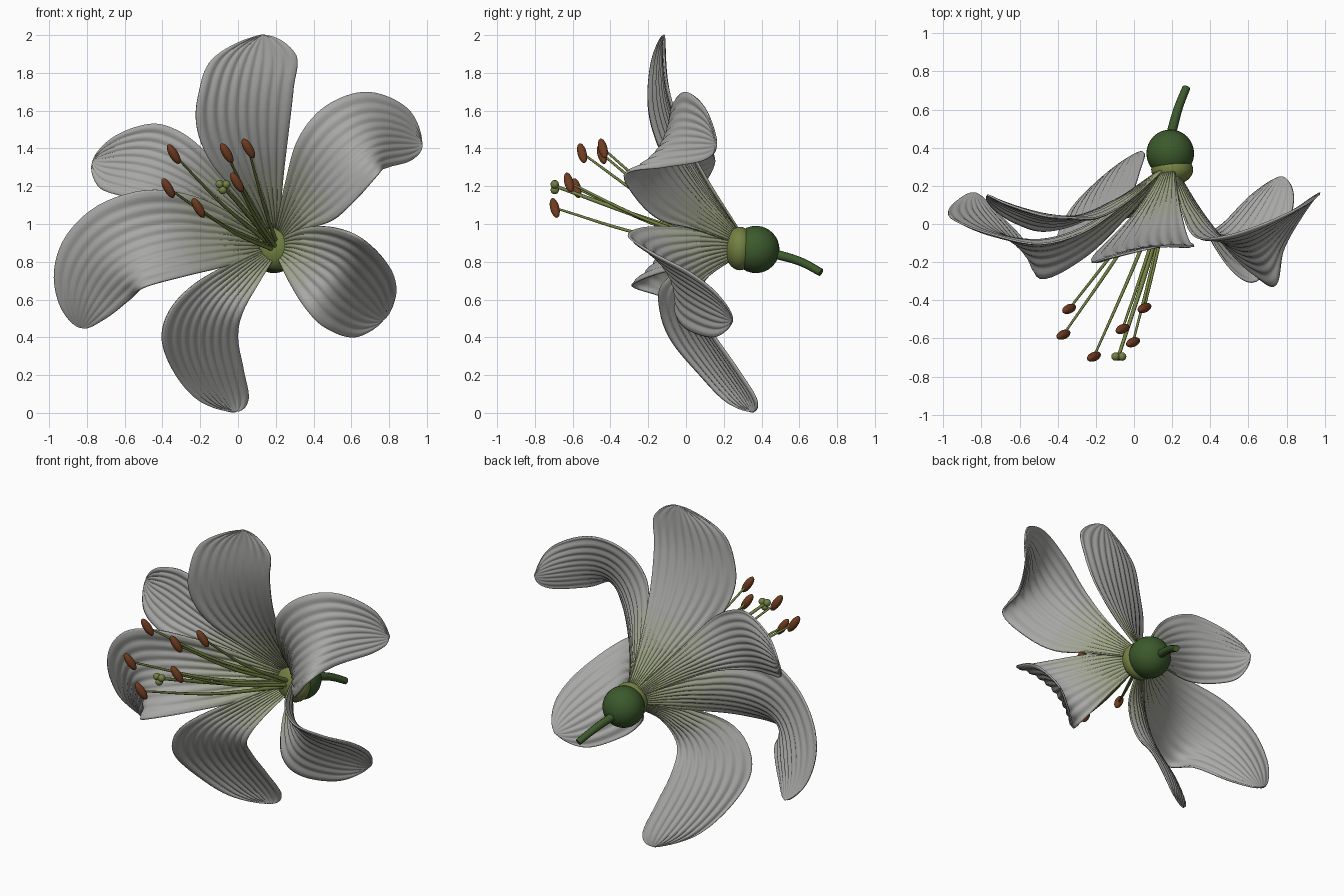
import bpy, bmesh, math
from mathutils import Vector as V

if "Cube" in bpy.data.objects:
    bpy.data.objects.remove(bpy.data.objects["Cube"])


def material(name, rgb):
    m = bpy.data.materials.new(name)
    m.diffuse_color = (*rgb, 1)
    m.use_nodes = True
    m.node_tree.nodes["Principled BSDF"].inputs["Base Color"].default_value = m.diffuse_color
    return m


# Petal tints fade from a green throat to white
TINTS = [material(f"petal_tint_{i}", V((.33, .37, .20)).lerp(V((.39, .39, .38)), i / 5)) for i in range(6)]
GREEN = material("stem_green", (0.045, 0.10, 0.025))
LIME = material("pale_green", (0.17, 0.22, 0.055))
RUST = material("anther_rust", (0.16, 0.045, 0.015))
HEART = V((.19, .28, .88))   # where all petals meet


def spline(pts, s):
    # Catmull-Rom through pts, s in point-index units
    i = min(int(s), len(pts) - 2)
    t = s - i
    b, c = pts[i], pts[i + 1]
    a = pts[i - 1] if i > 0 else b * 2 - c
    d = pts[i + 2] if i + 2 < len(pts) else c * 2 - b
    return 0.5 * (2 * b + (c - a) * t + (2 * a - 5 * b + 4 * c - d) * t * t
                  + (3 * b - a - 3 * c + d) * t ** 3)


def petal(name, left, tip, right, cup, rows=48, cols=44, waves=9, ripple=0.005):
    # Ribbed blade spanning one outline that runs base - tip - base
    left, right = [V(p) for p in left], [V(p) for p in right]
    left[0], right[0] = left[0].lerp(HEART, .2), right[0].lerp(HEART, .2)
    edge = left + [V(tip)] + right[::-1]
    nl, nr, end = len(left), len(right), len(edge) - 1
    pairs = []
    for r in range(rows + 1):
        f = 1 - (1 - r / rows) ** 1.6
        pairs.append((spline(edge, f * nl), spline(edge, end - f * nr)))
    mids = [(a + b) / 2 for a, b in pairs]
    bm = bmesh.new()
    grid = []
    for r, (a, b) in enumerate(pairs):
        k = min(6, r, rows - r)
        near = pairs[r - k:r + k + 1]
        a2 = sum((p[0] for p in near), V()) / len(near)
        b2 = sum((p[1] for p in near), V()) / len(near)
        k = max(k, 1)
        along = mids[min(r + k, rows)] - mids[max(r - k, 0)]
        n = (b2 - a2).cross(along)
        n = n.normalized() if n.length > 1e-9 else V((0, 1, 0))
        if n.y < 0:
            n = -n
        w = (b - a).length
        fade = min(1, w / 0.3) * min(1, 2.2 * (1 - r / rows))
        line = []
        for c in range(cols + 1):
            u = c / cols
            hump = 4 * u * (1 - u)
            off = cup * w * hump + ripple * fade * math.cos(2 * math.pi * waves * u)
            line.append(bm.verts.new(a.lerp(b, u).lerp(a2.lerp(b2, u), hump) + n * off))
        grid.append(line)
    for r in range(rows):
        for c in range(cols):
            f = bm.faces.new((grid[r][c], grid[r][c + 1], grid[r + 1][c + 1], grid[r + 1][c]))
            f.smooth = True
            f.material_index = min(5, r // 2)
    bmesh.ops.remove_doubles(bm, verts=bm.verts, dist=1e-5)
    me = bpy.data.meshes.new(name)
    bm.to_mesh(me)
    bm.free()
    ob = bpy.data.objects.new(name, me)
    bpy.context.collection.objects.link(ob)
    for m in TINTS:
        me.materials.append(m)
    sol = ob.modifiers.new("thickness", 'SOLIDIFY')
    sol.thickness, sol.offset = 0.01, 0


def ball(name, loc, scale, mat, aim=None):
    bpy.ops.mesh.primitive_uv_sphere_add(segments=32, ring_count=16, radius=1, location=loc)
    ob = bpy.context.object
    ob.name, ob.scale = name, scale
    if aim:
        ob.rotation_euler = V(aim).to_track_quat('Z', 'Y').to_euler()
    ob.data.materials.append(mat)
    bpy.ops.object.shade_smooth()


def tube(name, pts, r0, r1, mat):
    cu = bpy.data.curves.new(name, 'CURVE')
    cu.dimensions, cu.bevel_depth, cu.bevel_resolution = '3D', 1, 3
    cu.use_fill_caps = True
    sp = cu.splines.new('POLY')
    n = 14
    sp.points.add(n)
    pts = [V(p) for p in pts]
    for i, p in enumerate(sp.points):
        p.co = (*spline(pts, i / n * (len(pts) - 1)), 1)
        p.radius = r0 + (r1 - r0) * i / n
    sp.use_smooth = True
    cu.materials.append(mat)
    ob = bpy.data.objects.new(name, cu)
    bpy.context.collection.objects.link(ob)
    bpy.ops.object.select_all(action='DESELECT')
    ob.select_set(True)
    bpy.context.view_layer.objects.active = ob
    bpy.ops.object.convert(target='MESH')


# Petals: left edge, tip, right edge, cup depth
petal("petal_top",
      [(.14, .28, .96), (.01, .06, 1.14), (-.14, -.1, 1.32), (-.215, -.18, 1.5), (-.21, -.205, 1.68), (-.13, -.18, 1.88)],
      (.13, -.12, 2.0),
      [(.22, .28, .99), (.24, .1, 1.25), (.27, -.03, 1.5), (.295, -.1, 1.72), (.305, -.12, 1.9)], .06)
petal("petal_upper_right",
      [(.2, .27, .97), (.25, .06, 1.22), (.32, -.07, 1.46), (.47, -.07, 1.63), (.69, 0, 1.7), (.9, .1, 1.61)],
      (.975, .16, 1.43),
      [(.24, .26, .9), (.36, .05, .97), (.5, -.14, 1.02), (.63, -.27, 1.14), (.745, -.325, 1.27), (.79, -.12, 1.3), (.92, .1, 1.34)], .07)
petal("petal_lower_right",
      [(.23, .27, .93), (.35, .02, .98), (.48, -.21, .985), (.62, -.31, .94), (.74, -.19, .85), (.82, .02, .74), (.835, .17, .62)],
      (.77, .245, .49),
      [(.21, .26, .82), (.26, .08, .71), (.35, -.05, .56), (.46, -.01, .45), (.62, .15, .4)], .1)
petal("petal_bottom",
      [(.13, .26, .87), (-.05, .03, .79), (-.23, -.13, .68), (-.36, -.14, .54), (-.4, -.08, .38), (-.33, .07, .2), (-.2, .21, .06)],
      (-.02, .35, .005),
      [(.2, .27, .82), (.12, .09, .7), (.03, .05, .54), (.0, .15, .4), (.03, .27, .23), (.055, .37, .07)], .06)
petal("petal_lower_left",
      [(.12, .27, .95), (-.08, .08, 1.08), (-.27, -.05, 1.16), (-.5, -.11, 1.18), (-.74, -.06, 1.1), (-.91, .0, .94), (-.975, .05, .75), (-.94, .11, .56)],
      (-.83, .16, .45),
      [(.13, .26, .85), (-.05, .02, .78), (-.26, -.18, .73), (-.49, -.29, .67), (-.56, -.12, .61), (-.7, .04, .5)], .08)
petal("petal_upper_left",
      [(.15, .29, .97), (-.04, .11, 1.21), (-.19, .03, 1.4), (-.33, .03, 1.5), (-.47, .04, 1.53), (-.66, .1, 1.46)],
      (-.77, .15, 1.33),
      [(.12, .28, .92), (-.2, .05, 1.07), (-.45, -.04, 1.12), (-.62, -.0, 1.15), (-.74, .08, 1.2)], .06)

# Receptacle, ovary bulb and stem
ball("ovary_bulb", (.19, .37, .865), (.125, .125, .125), GREEN)
ball("receptacle", (.2, .285, .87), (.11, .08, .115), LIME)
tube("stem", [(.19, .45, .845), (.215, .55, .82), (.24, .63, .79), (.275, .715, .743)], .026, .021, GREEN)

# Stamens
anthers = [(-.34, -.445, 1.37), (-.37, -.58, 1.19), (-.21, -.695, 1.085),
           (-.06, -.55, 1.375), (-.005, -.62, 1.22), (.055, -.44, 1.40)]
for i, p in enumerate(anthers, 1):
    base = V((.19, .25, .88)) + (V(p) - V((-.15, -.55, 1.27))) * .08
    mid = (base + V(p)) / 2 + V((0, -.02, -.025))
    tube(f"filament_{i}", [base, mid, p], .012, .006, LIME)
    ball(f"anther_{i}", p, (.024, .024, .06), RUST, aim=(-.5, -.22, .85))

# Pistil
tip = V((-.08, -.69, 1.20))
tube("style", [(.19, .25, .88), (.07, -.22, 1.03), tip], .016, .009, LIME)
for i in range(3):
    a = math.tau * i / 3 + .5
    ball(f"stigma_lobe_{i + 1}", tip + V((.02 * math.cos(a), -.005, .02 * math.sin(a))), (.022, .022, .022), LIME)
